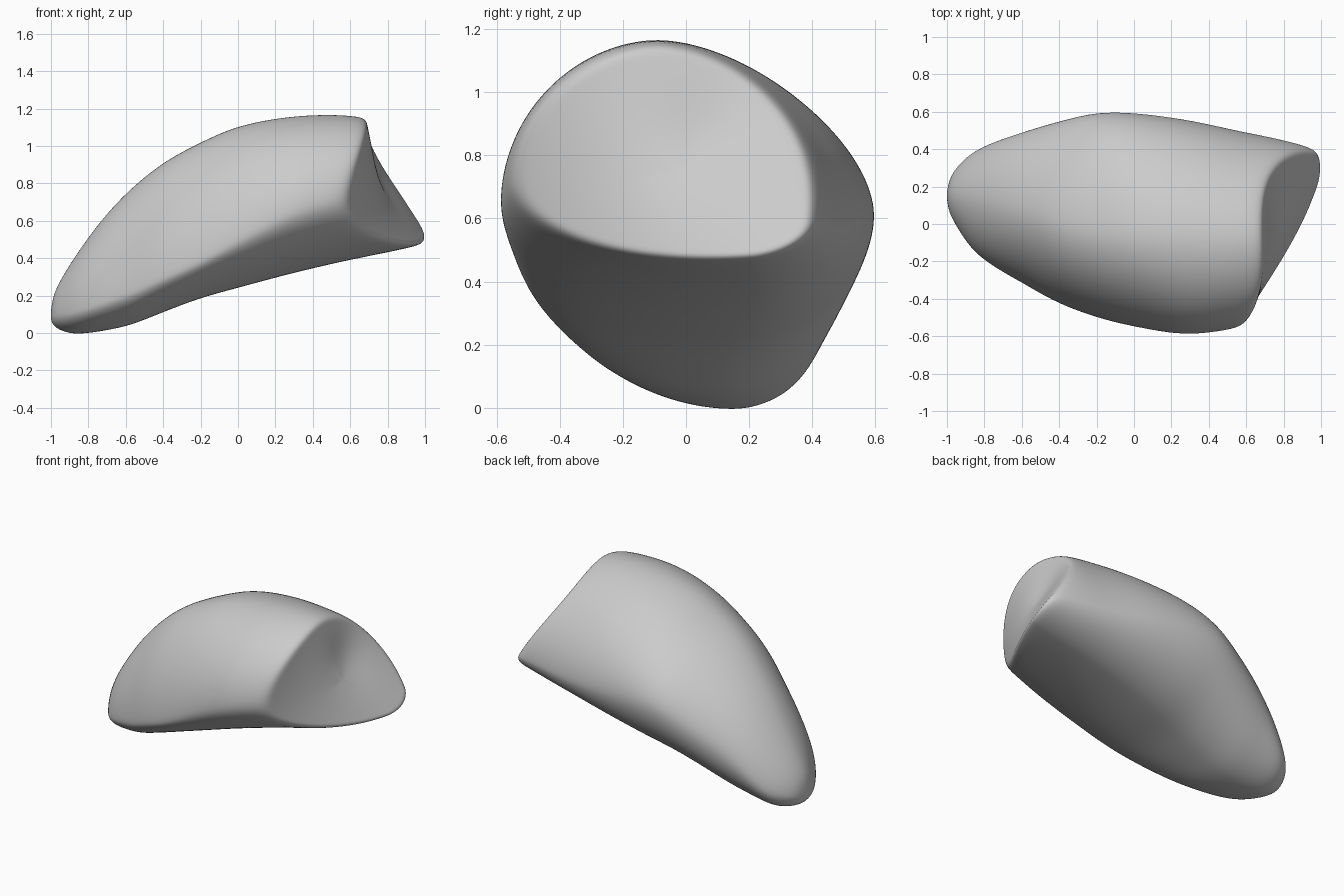
import bpy
import bmesh
import math

cube = bpy.data.objects.get("Cube")
if cube:
    bpy.data.objects.remove(cube, do_unlink=True)

SIDES = 36
RINGS = 24

# Cross-sections along the lobe: x, then the extreme points as
# front (y, z), back (y, z), top (y, z), bottom (y, z)
STATIONS = [
    (-1, .13, .09, .17, .1, .15, .12, .15, .07),
    (-.95, -.01, .1, .3, .12, .14, .28, .15, .015),
    (-.85, -.15, .12, .39, .17, .12, .44, .15, -.005),
    (-.6, -.315, .21, .49, .38, .06, .745, .12, .035),
    (-.4, -.425, .3, .55, .5, 0, .91, .12, .11),
    (-.2, -.5, .39, .595, .6, -.04, 1.02, .14, .185),
    (0, -.55, .5, .595, .62, -.06, 1.105, .17, .24),
    (.3, -.592, .65, .555, .61, -.08, 1.16, .2, .32),
    (.6, -.55, .73, .49, .59, -.09, 1.165, .2, .39),
    (.8, -.5, .74, .45, .6, -.08, 1.13, .2, .43),
    (1.05, -.4, .72, .38, .58, -.05, 1.05, .2, .485),
]


def section(x):
    """Smoothly interpolated extreme points of the section at x."""
    u = [math.sqrt(s[0] + 1) for s in STATIONS]
    t = math.sqrt(min(max(x + 1, 0), u[-1] ** 2))
    i = 0
    while i < len(u) - 2 and t > u[i + 1]:
        i += 1

    def slope(j, k):
        a, b = max(j - 1, 0), min(j + 1, len(u) - 1)
        return (STATIONS[b][k] - STATIONS[a][k]) / (u[b] - u[a])

    h = u[i + 1] - u[i]
    w = (t - u[i]) / h
    out = []
    for k in range(1, 9):
        p, q = STATIONS[i][k], STATIONS[i + 1][k]
        ease = w * w * (3 - 2 * w)
        out.append(p + (q - p) * ease
                   + h * w * (1 - w) * ((1 - w) * slope(i, k) - w * slope(i + 1, k)))
    return out


def outline(x, angle):
    """Point on a section made of four rounded quarters, flattest at the upper back."""
    fy, fz, by, bz, ty, tz, uy, uz = section(x)
    c, s = math.cos(angle), math.sin(angle)
    mid_y, end_z = (ty, tz) if s >= 0 else (uy, uz)
    end_y, mid_z = (by, bz) if c >= 0 else (fy, fz)
    power = 1.12 if s > 0 and c > 0 else 1.05
    return (mid_y + (end_y - mid_y) * abs(c) ** power,
            mid_z + (end_z - mid_z) * abs(s) ** power)


def end_face(y, z):
    """Slanted, twisted and slightly hollow end of the lobe."""
    hollow = .04 * math.exp(-((y - .08) ** 2 + (z - .85) ** 2) / .03)
    return .893 + .47 * y - .3 * y * y - (z - .5) * (.33 + .85 * y) - hollow


def bridge(bm, a, b):
    for i in range(SIDES):
        j = (i + 1) % SIDES
        bm.faces.new((a[i], a[j], b[j], b[i]))


def close(bm, ring, centre, flip):
    tip = bm.verts.new(centre)
    for i in range(SIDES):
        pair = (ring[i], ring[(i + 1) % SIDES])
        bm.faces.new((*(pair[::-1] if flip else pair), tip))


bm = bmesh.new()
angles = [2 * math.pi * i / SIDES for i in range(SIDES)]

# Body, lofted from the tip to the slanted rim
loops = []
for r in range(RINGS + 1):
    s = (r / RINGS) ** 1.7
    loop = []
    for a in angles:
        x = -1 + 1.7 * s
        for _ in range(12):
            y, z = outline(x, a)
            x = -1 + s * (1 + end_face(y, z))
        loop.append(bm.verts.new((x, y, z)))
    loops.append(loop)

# End face, as shrinking rings inside the rim
rim = [v.co.copy() for v in loops[-1]]
cy = sum(p.y for p in rim) / SIDES
cz = sum(p.z for p in rim) / SIDES
for k in (.9, .75, .55, .35, .18):
    loop = []
    for p in rim:
        y, z = cy + (p.y - cy) * k, cz + (p.z - cz) * k
        loop.append(bm.verts.new((end_face(y, z), y, z)))
    loops.append(loop)

for a, b in zip(loops, loops[1:]):
    bridge(bm, a, b)
close(bm, loops[0], (-1, .15, .095), True)
close(bm, loops[-1], (end_face(cy, cz), cy, cz), False)
bmesh.ops.recalc_face_normals(bm, faces=bm.faces)

mesh = bpy.data.meshes.new("lobe")
bm.to_mesh(mesh)
bm.free()
lobe = bpy.data.objects.new("lobe", mesh)
bpy.context.collection.objects.link(lobe)

# Rounded rim and smooth shading
mesh.polygons.foreach_set("use_smooth", [True] * len(mesh.polygons))
subsurf = lobe.modifiers.new("rounding", "SUBSURF")
subsurf.levels = subsurf.render_levels = 2

# Plain grey colour
grey = bpy.data.materials.new("plain grey")
grey.use_nodes = True
colour = (.6, .6, .6, 1)
grey.diffuse_color = colour
grey.node_tree.nodes["Principled BSDF"].inputs["Base Color"].default_value = colour
mesh.materials.append(grey)
